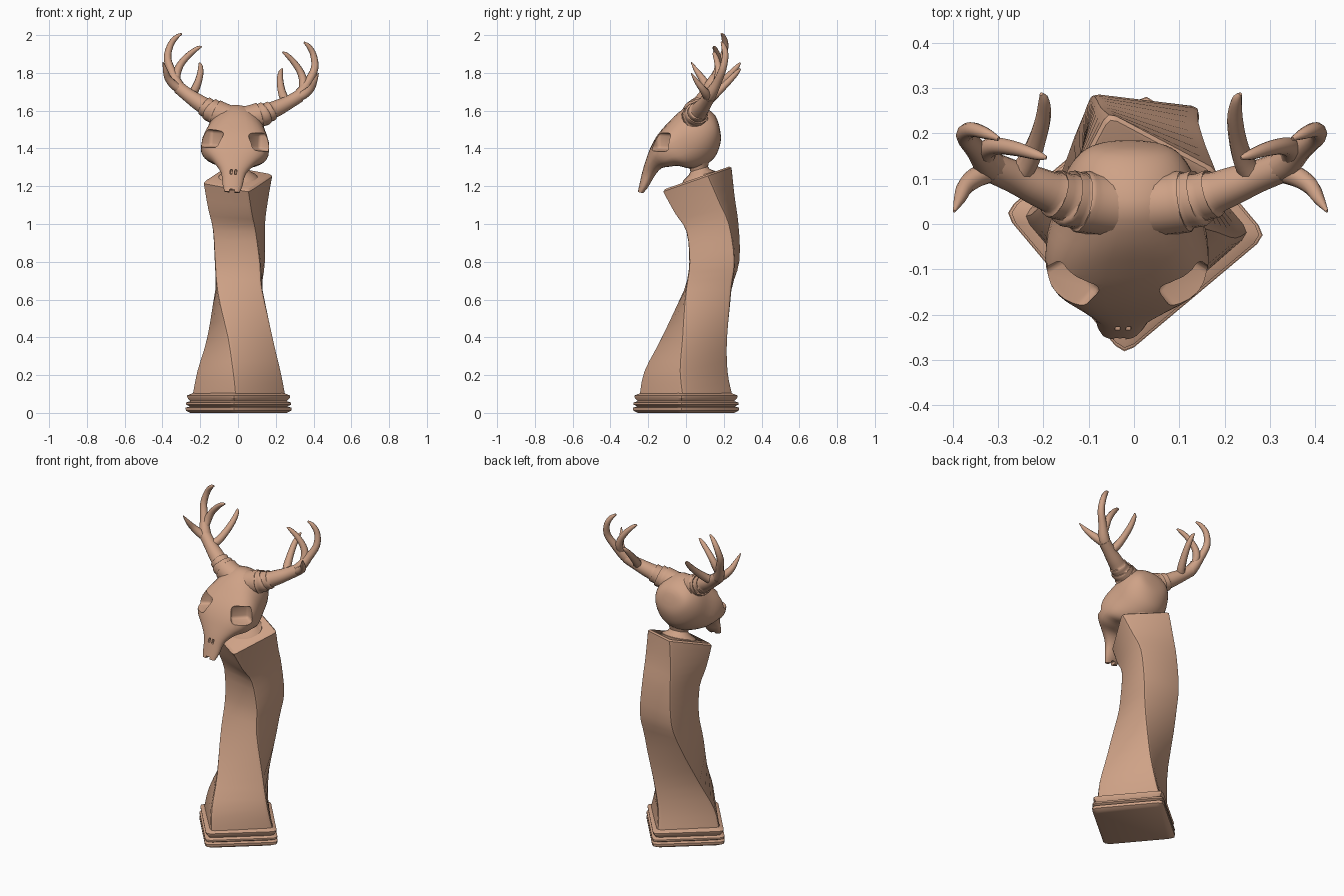
import bpy, bmesh, math
from mathutils import Vector, Matrix

if "Cube" in bpy.data.objects:
    bpy.data.objects.remove(bpy.data.objects["Cube"])

mat = bpy.data.materials.new("terracotta")
mat.diffuse_color = (0.62, 0.36, 0.24, 1)
mat.use_nodes = True
mat.node_tree.nodes["Principled BSDF"].inputs["Base Color"].default_value = mat.diffuse_color
ROLL = Matrix.Translation((0, 0, 1.62)) @ Matrix.Rotation(0.07, 4, 'Y') @ Matrix.Translation((0, 0, -1.62))


def resample(rows, n):
    """Catmull-Rom interpolation of rows of numbers."""
    out = []
    for i in range(len(rows) - 1):
        p0, p1, p2, p3 = (rows[max(0, min(len(rows) - 1, i + k))] for k in (-1, 0, 1, 2))
        for s in range(n):
            t = s / n
            out.append([0.5 * (2 * b + (c - a) * t + (2 * a - 5 * b + 4 * c - d) * t * t
                               + (3 * b - a - 3 * c + d) * t ** 3) for a, b, c, d in zip(p0, p1, p2, p3)])
    return out + [list(rows[-1])]


def loft(bm, rings):
    """Skin rings of equal point count and cap both ends."""
    vs = [[bm.verts.new(p) for p in r] for r in rings]
    n = len(rings[0])
    for a, b in zip(vs, vs[1:]):
        for i in range(n):
            j = (i + 1) % n
            bm.faces.new((a[i], a[j], b[j], b[i]))
    bm.faces.new(vs[0][::-1])
    bm.faces.new(vs[-1])


def finish(name, bm, angle=35, matrix=None):
    bmesh.ops.recalc_face_normals(bm, faces=bm.faces)
    me = bpy.data.meshes.new(name)
    bm.to_mesh(me)
    bm.free()
    ob = bpy.data.objects.new(name, me)
    bpy.context.collection.objects.link(ob)
    me.materials.append(mat)
    if matrix:
        ob.matrix_world = matrix
    smooth(ob, angle)
    return ob


def smooth(ob, angle):
    bpy.ops.object.select_all(action='DESELECT')
    ob.select_set(True)
    bpy.context.view_layer.objects.active = ob
    bpy.ops.object.shade_smooth_by_angle(angle=math.radians(angle))


def square(z, cx, cy, r, rot, slope):
    """Rounded square section, tilted up toward the back by slope."""
    c = [Vector((math.cos(math.radians(rot + 90 * k)), math.sin(math.radians(rot + 90 * k)))) * r for k in range(4)]
    pts = []
    for k in range(4):
        p, a, b = c[k], c[k - 1], c[(k + 1) % 4]
        pts += [p.lerp(a, 0.07), p * 0.965, p.lerp(b, 0.07)]
    return [(cx + p.x, cy + p.y, z + slope * p.y) for p in pts]


# stepped base
bm = bmesh.new()
tiers = [(0, .265), (.012, .29), (.028, .292), (.034, .268), (.044, .29), (.054, .29), (.062, .265),
         (.08, .282), (.092, .284), (.105, .25)]
loft(bm, [square(z, .003, 0, r, -5, 0) for z, r in tiers])
finish("base", bm, 30)

# twisted, bending column
bm = bmesh.new()
col = [(.09, .005, 0, .255, -4, 0), (.22, .005, .0, .23, -8, 0), (.40, .01, .045, .19, -20, 0),
       (.65, .005, .115, .172, -43, 0), (.80, .01, .15, .173, -51, .04), (.98, .005, .14, .168, -57, .15),
       (1.10, 0, .10, .18, -65, .28), (1.235, 0, .06, .196, -73, .35)]
loft(bm, [square(*s) for s in resample(col, 3)] + [square(1.245, 0, .06, .183, -73, .35)])
finish("column", bm, 40)

# neck
bm = bmesh.new()
prof = [(1.21, .12), (1.255, .10), (1.275, .065), (1.29, .055), (1.31, .06), (1.36, .09)]
loft(bm, [[(r * math.cos(a), .07 + r * .85 * math.sin(a), z + .25 * r * math.sin(a))
           for a in (k * math.tau / 20 for k in range(20))] for z, r in prof])
finish("neck", bm)

# skull: top y,z / bottom y,z / half width / squareness, from back to nose
st = [(.165, 1.555, .178, 1.51, .03, 2), (.145, 1.585, .185, 1.46, .085, 2), (.10, 1.615, .178, 1.41, .12, 2),
      (.03, 1.63, .15, 1.35, .147, 2), (-.04, 1.59, .09, 1.305, .162, 2.2), (-.10, 1.53, .02, 1.295, .178, 2.6),
      (-.15, 1.47, -.04, 1.31, .178, 2.8), (-.185, 1.41, -.085, 1.305, .158, 2.6), (-.21, 1.345, -.13, 1.295, .108, 2.3),
      (-.23, 1.28, -.165, 1.255, .066, 2.2), (-.246, 1.21, -.20, 1.195, .052, 2.2), (-.255, 1.17, -.225, 1.165, .04, 2.2)]
rings = []
for ty, tz, by, bz, w, e in resample(st, 3):
    ring = []
    for k in range(32):
        a = k * math.tau / 32
        c, s = math.cos(a), math.sin(a)
        u = math.copysign(abs(c) ** (2 / e), c)
        v = (math.copysign(abs(s) ** (2 / e), s) + 1) / 2
        ring.append((w * u, by + (ty - by) * v, bz + (tz - bz) * v))
    rings.append(ring)
bm = bmesh.new()
loft(bm, rings)
skull = finish("skull", bm, 35, ROLL)


def cutter(loc, size, yaw, taper, bevel):
    """Bevelled box, narrower at its inner (-x) end."""
    bm = bmesh.new()
    bmesh.ops.create_cube(bm, size=2)
    for v in bm.verts:
        if v.co.x < 0:
            v.co.y *= taper
            v.co.z *= taper
        v.co = Vector(v.co[i] * size[i] for i in range(3))
    bmesh.ops.bevel(bm, geom=bm.edges[:], offset=bevel, segments=3, profile=0.5, affect='EDGES')
    bm.transform(Matrix.Translation(loc) @ Matrix.Rotation(yaw, 4, 'Z'))
    ob = finish("cutter", bm, 35, ROLL)
    ob.hide_render = True
    return ob


# eye sockets, nostrils and the notch between the front teeth
cuts = [cutter((0, -.245, 1.165), (.03, .013, .018), -math.pi / 2, 1, .004)]
for s in (1, -1):
    yaw = math.radians(-40)
    cuts.append(cutter((s * .148, -.148, 1.445), (.07, .073, .058), yaw if s > 0 else math.pi - yaw, .72, .016))
    cuts.append(cutter((s * .012, -.235, 1.275), (.022, .007, .016), -math.pi / 2, .7, .003))
bpy.context.view_layer.update()
for c in cuts:
    m = skull.modifiers.new("cut", 'BOOLEAN')
    m.operation, m.solver, m.object = 'DIFFERENCE', 'EXACT', c
    bpy.ops.object.select_all(action='DESELECT')
    skull.select_set(True)
    bpy.context.view_layer.objects.active = skull
    bpy.ops.object.modifier_apply(modifier=m.name)
    bpy.data.objects.remove(c)
smooth(skull, 35)


def tube(bm, pts, n=4, sides=10):
    """Tapered tube through x, y, z, radius points."""
    rows = resample(pts, n)
    rings = []
    for i, p in enumerate(rows):
        t = Vector(rows[min(i + 1, len(rows) - 1)][:3]) - Vector(rows[max(i - 1, 0)][:3])
        q = Vector((0, -1, 0.3)).cross(t).normalized()
        r = t.normalized().cross(q)
        rings.append([Vector(p[:3]) + (q * math.cos(a) + r * math.sin(a)) * p[3]
                      for a in (k * math.tau / sides for k in range(sides))])
    loft(bm, rings)


# antlers: ringed pedicle and beam, then four tines, mirrored
bm = bmesh.new()
tube(bm, [(.04, .04, 1.555, .07), (.09, .045, 1.573, .068), (.115, .05, 1.582, .069), (.12, .051, 1.584, .062),
          (.145, .057, 1.595, .063), (.15, .059, 1.598, .053), (.175, .067, 1.61, .054), (.18, .069, 1.613, .046),
          (.22, .085, 1.635, .042), (.27, .105, 1.665, .036), (.32, .125, 1.70, .034)], 3, 16)
tube(bm, [(.29, .112, 1.675, .03), (.325, .13, 1.71, .033), (.36, .165, 1.775, .024), (.39, .195, 1.85, .02),
          (.38, .208, 1.92, .017), (.352, .20, 1.965, .013), (.325, .188, 1.985, .005)])
tube(bm, [(.335, .14, 1.73, .02), (.335, .165, 1.78, .022), (.315, .172, 1.83, .019), (.275, .165, 1.88, .016),
          (.235, .152, 1.915, .011), (.215, .146, 1.925, .004)])
tube(bm, [(.30, .118, 1.685, .022), (.345, .108, 1.71, .024), (.38, .085, 1.745, .019), (.397, .055, 1.785, .013),
          (.412, .028, 1.828, .003)])
tube(bm, [(.265, .10, 1.66, .026), (.24, .135, 1.685, .024), (.222, .185, 1.73, .02), (.212, .235, 1.78, .017),
          (.213, .272, 1.82, .012), (.22, .287, 1.838, .004)])
antlers = finish("antlers", bm, 40, ROLL)
antlers.modifiers.new("mirror", 'MIRROR').use_mirror_merge = False
